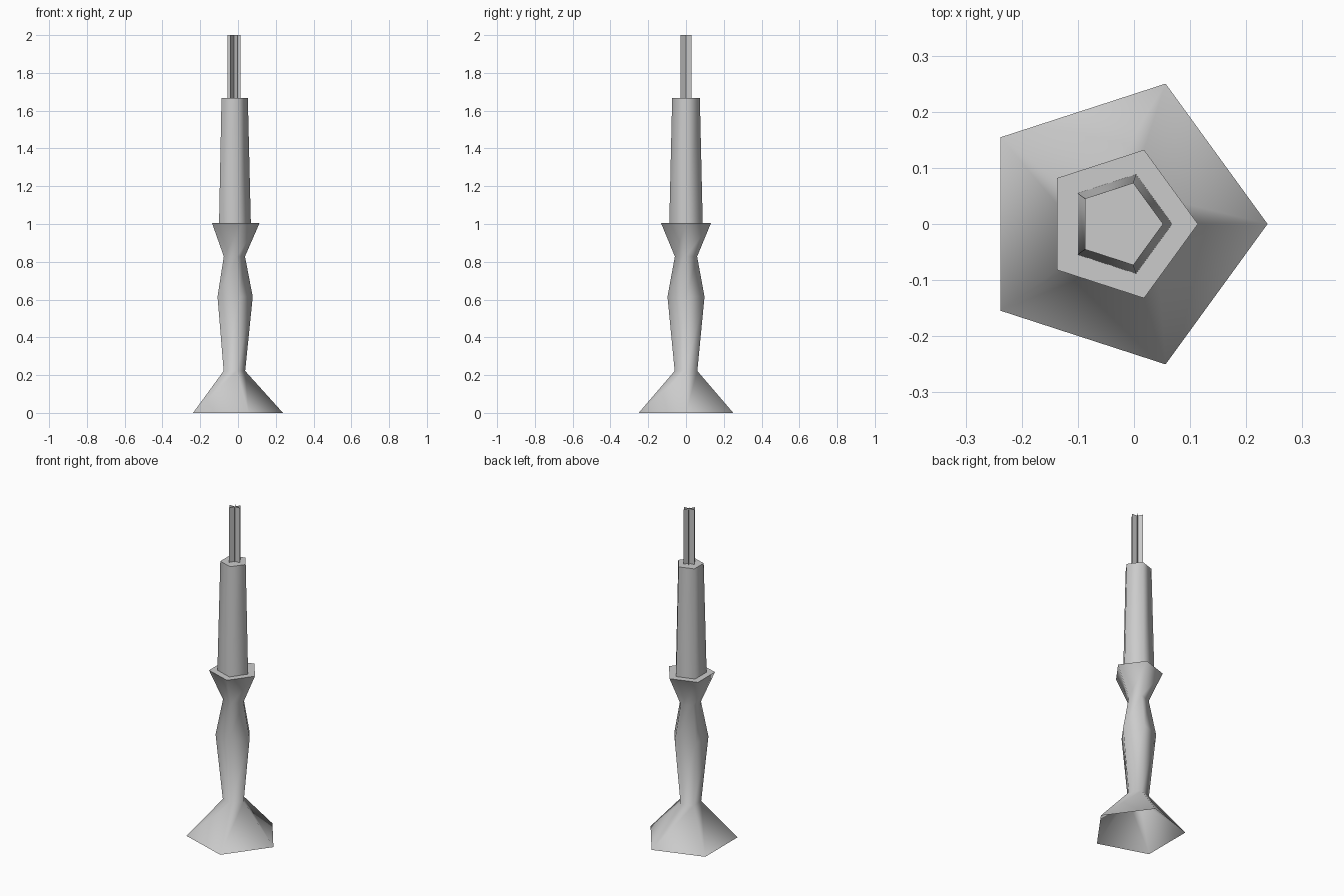
import bpy
import math

if "Cube" in bpy.data.objects:
    bpy.data.objects.remove(bpy.data.objects["Cube"])

CX = -0.025   # pentagon axis, so the foot is centred on x = 0
SIDES = 5


def make_object(name, verts, faces, smooth=True):
    mesh = bpy.data.meshes.new(name)
    mesh.from_pydata(verts, [], faces)
    obj = bpy.data.objects.new(name, mesh)
    bpy.context.collection.objects.link(obj)
    if smooth:
        bpy.ops.object.select_all(action='DESELECT')
        obj.select_set(True)
        bpy.context.view_layer.objects.active = obj
        bpy.ops.object.shade_smooth_by_angle(angle=math.radians(80))
    return obj


def lathe(name, profile, cap_top=False):
    """Five-sided turned shape from (radius, z) points, open at the bottom."""
    verts, faces = [], []
    for r, z in profile:
        for i in range(SIDES):
            a = math.tau * i / SIDES
            verts.append((CX + r * math.cos(a), r * math.sin(a), z))
    for k in range(len(profile) - 1):
        for i in range(SIDES):
            j = (i + 1) % SIDES
            lo, hi = k * SIDES, (k + 1) * SIDES
            faces.append((lo + i, lo + j, hi + j, hi + i))
    if cap_top:
        faces.append(tuple(range(len(verts) - SIDES, len(verts))))
    return make_object(name, verts, faces)


# Holder: hollow flared foot, swelling stem, cup with flat rim
lathe("candle_holder", [(0.263, 0), (0.063, 0.222), (0.103, 0.615),
                        (0.062, 0.828), (0.139, 1.005), (0.093, 1.005)])

# Tapered candle
lathe("candle", [(0.093, 1.005), (0.077, 1.667)], cap_top=True)

# Wick: three crossed flat planes
verts, faces = [], []
for i in range(3):
    a = math.pi * i / 3
    dx, dy = 0.035 * math.cos(a), 0.035 * math.sin(a)
    n = len(verts)
    wx = -0.021
    verts += [(wx - dx, -dy, 1.667), (wx + dx, dy, 1.667),
              (wx + dx, dy, 2.0), (wx - dx, -dy, 2.0)]
    faces.append((n, n + 1, n + 2, n + 3))
make_object("wick", verts, faces, smooth=False)
